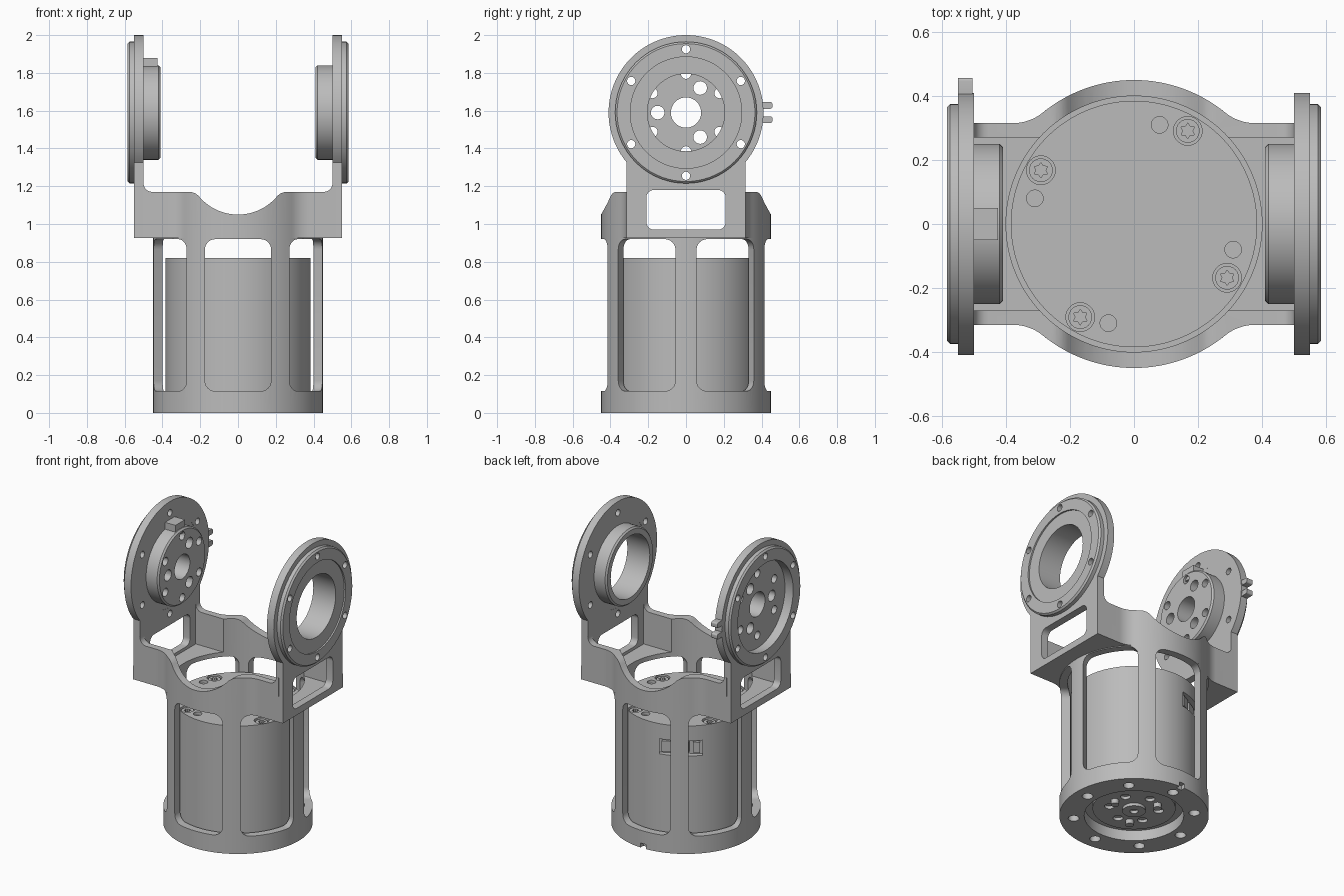
import bpy, bmesh
from math import sin, cos, pi, radians, sqrt, atan2
from mathutils import Matrix

if "Cube" in bpy.data.objects:
    bpy.data.objects.remove(bpy.data.objects["Cube"])

grey = bpy.data.materials.new("light_grey")
grey.use_nodes = True
grey.diffuse_color = (0.5, 0.5, 0.5, 1)
grey.node_tree.nodes["Principled BSDF"].inputs["Base Color"].default_value = (0.5, 0.5, 0.5, 1)
parts = []
AXIS_Z = 1.59            # height of the joint axis


def finish(name, bm, rot=0):
    bmesh.ops.recalc_face_normals(bm, faces=bm.faces)
    bmesh.ops.rotate(bm, verts=bm.verts, matrix=Matrix.Rotation(radians(rot), 3, 'Z'))
    mesh = bpy.data.meshes.new(name)
    bm.to_mesh(mesh)
    bm.free()
    mesh.materials.append(grey)
    ob = bpy.data.objects.new(name, mesh)
    bpy.context.collection.objects.link(ob)
    parts.append(ob)
    return ob


def prism(name, outline, axis, lo, hi, rot=0):
    """Extrude a flat outline along an axis, then turn it about z."""
    place = {'x': lambda a, b, h: (h, a, b),
             'y': lambda a, b, h: (a, h, b),
             'z': lambda a, b, h: (a, b, h)}[axis]
    bm = bmesh.new()
    low = [bm.verts.new(place(a, b, lo)) for a, b in outline]
    high = [bm.verts.new(place(a, b, hi)) for a, b in outline]
    bm.faces.new(low)
    bm.faces.new(high)
    n = len(low)
    for i in range(n):
        j = (i + 1) % n
        bm.faces.new((low[i], low[j], high[j], high[i]))
    return finish(name, bm, rot)


def lathe_x(name, profile, steps=72):
    """Revolve a closed (radius, x) profile about the joint axis."""
    bm = bmesh.new()
    rings = []
    for k in range(steps):
        t = 2 * pi * k / steps
        rings.append([bm.verts.new((x, r * cos(t), AXIS_Z + r * sin(t))) for r, x in profile])
    m = len(profile)
    for k in range(steps):
        a, b = rings[k], rings[(k + 1) % steps]
        for i in range(m):
            j = (i + 1) % m
            bm.faces.new((a[i], a[j], b[j], b[i]))
    return finish(name, bm)


def arc(r, a, b, start, end, n=12):
    return [(a + r * cos(radians(start + (end - start) * i / n)),
             b + r * sin(radians(start + (end - start) * i / n))) for i in range(n + 1)]


def circle(r, a=0, b=0, n=24):
    return arc(r, a, b, 0, 360, n)[:-1]


def round_rect(a0, a1, b0, b1, r):
    return (arc(r, a1 - r, b1 - r, 0, 90, 6) + arc(r, a0 + r, b1 - r, 90, 180, 6)
            + arc(r, a0 + r, b0 + r, 180, 270, 6) + arc(r, a1 - r, b0 + r, 270, 360, 6))


def rect(a0, a1, b0, b1):
    return [(a0, b0), (a1, b0), (a1, b1), (a0, b1)]


def cut(targets, cutters):
    for ob in targets:
        bpy.context.view_layer.objects.active = ob
        for c in cutters:
            mod = ob.modifiers.new("cut", 'BOOLEAN')
            mod.operation, mod.solver, mod.object = 'DIFFERENCE', 'EXACT', c
            bpy.ops.object.modifier_apply(modifier=mod.name)
    for c in cutters:
        parts.remove(c)
        bpy.data.objects.remove(c)


def polar(r, deg):
    return r * cos(radians(deg)), r * sin(radians(deg))


# Cage: tube with six rounded windows, closed base, bolt holes and a notch
cage = prism("cage", circle(0.45, n=96), 'z', 0, 0.925)
cutters = [prism("c", circle(0.40, n=96), 'z', 0.10, 1.2),
           prism("c", circle(0.30, n=72), 'z', -0.1, 0.07),
           prism("c", rect(-0.02, 0.02, -0.1, 0.03), 'y', 0.42, 0.6)]
cutters += [prism("c", round_rect(-0.175, 0.175, 0.115, 0.92, 0.055), 'y', -1, 1, rot=60 * k)
            for k in range(3)]
cutters += [prism("c", circle(0.033, *polar(0.365, 45 * k)), 'z', -0.1, 0.06) for k in range(8)]
cut([cage], cutters)

# Output hub under the base
hub = prism("output_hub", circle(0.25, n=64), 'z', 0.05, 0.08)
cut([hub], [prism("c", circle(0.03, *polar(0.15, 30 + 60 * k)), 'z', 0, 0.07) for k in range(6)])
hub_boss = prism("hub_boss", circle(0.07, n=32), 'z', 0.03, 0.06)
cut([hub_boss], [prism("c", circle(0.025), 'z', 0, 0.05)])
for k in range(3):
    prism("hub_pin", circle(0.025, *polar(0.15, 120 * k)), 'z', 0.02, 0.06)

# Collar: round body blended into two arms
BLEND = 0.15
bx = sqrt((0.45 + BLEND) ** 2 - (0.315 + BLEND) ** 2)
by = 0.315 + BLEND
ang = atan2(by, bx) * 180 / pi
quarter = [(0.52, 0.315)] + arc(BLEND, bx, by, 270, 180 + ang, 10)
half = quarter + arc(0.45, 0, 0, ang, 180 - ang, 32)[1:-1] + [(-x, y) for x, y in reversed(quarter)]
collar = prism("collar", half + [(-x, -y) for x, y in half], 'z', 0.925, 1.22)

# Scalloped rim that curves up into the side plates
R, F = 0.27, 0.07
fx = sqrt((R + F) ** 2 - (R - 0.12 + F) ** 2)
tilt = atan2(R - 0.12 + F, fx) * 180 / pi
right = (arc(R, 0, 1.05 + R, 270, 360 - tilt, 14) + arc(F, fx, 1.17 - F, 180 - tilt, 90, 8)[1:]
         + arc(0.045, 0.455, 1.215, 270, 360, 6) + [(0.5, 1.5)])
rim = right + [(-x, z) for x, z in reversed(right[1:])]
cut([collar], [prism("c", rim, 'y', -1, 1),
               prism("c", circle(0.40, n=96), 'z', 0.5, 1.5),
               prism("c", rect(-0.5, 0.5, -0.27, 0.27), 'z', 0.95, 1.5)])
cut([collar], [prism("c", round_rect(-0.21, 0.21, 0.97, 1.18, 0.04), 'x', -1, 1)])

# Side plates with round heads, and the joint flanges on them
plate_outline = [(-0.315, 0.925), (0.315, 0.925)] + arc(0.41, 0, AXIS_Z, -40, 220, 72)
outer = [(0.24, 0.41), (0.25, 0.42), (0.25, 0.501), (0.375, 0.501),
         (0.375, 0.575), (0.365, 0.585)]
open_profile = [(0.205, 0.41)] + outer + [(0.295, 0.585), (0.295, 0.575), (0.205, 0.575)]
closed_profile = [(0.08, 0.41)] + outer + [(0.29, 0.585), (0.29, 0.525), (0.08, 0.525)]
for side, s, profile in (("left", 1, open_profile), ("right", -1, closed_profile)):
    plate = prism(side + "_side_plate", plate_outline, 'x', *sorted((s * 0.5, s * 0.55)))
    flange = lathe_x(side + "_joint_flange", [(r, s * x) for r, x in profile])
    cut([plate], [prism("c", circle(0.292, 0, AXIS_Z, 72), 'x', -1, 1),
                  prism("c", round_rect(-0.21, 0.21, 0.97, 1.18, 0.04), 'x', -1, 1)])
    holes = []
    for k in range(6):
        a, b = polar(0.335, 30 + 60 * k)
        holes.append(prism("c", circle(0.022, a, AXIS_Z + b, 16), 'x', -1, 1))
    cut([plate, flange], holes)

# Mounting holes through the closed flange
holes = []
for radius, size, count, start in ((0.205, 0.027, 6, 30), (0.15, 0.036, 3, 60)):
    for k in range(count):
        a, b = polar(radius, start + 360 / count * k)
        holes.append(prism("c", circle(size, a, AXIS_Z + b, 20), 'x', -1, 1))
cut([flange], holes)

# Key on the closed flange and the two cable prongs on its rim
prism("flange_key", rect(-0.05, 0.05, 1.80, 1.88), 'x', -0.505, -0.425)
for z in (1.535, 1.61):
    prism("cable_prong", round_rect(0.395, 0.457, z, z + 0.035, 0.01), 'x', -0.55, -0.505)

# Motor can with screw wells, dowel holes and a connector recess
motor = prism("motor", circle(0.385, n=96), 'z', 0.09, 0.82)
wells = [prism("c", rect(-0.13, 0.13, 0.62, 0.72), 'y', 0.34, 0.6, rot=30)]
for k in range(4):
    wells.append(prism("c", circle(0.045, *polar(0.336, 60 + 90 * k)), 'z', 0.77, 1))
    wells.append(prism("c", circle(0.026, *polar(0.32, 75.5 + 90 * k)), 'z', 0.80, 1))
cut([motor], wells)
for k in range(4):
    a, b = polar(0.336, 60 + 90 * k)
    screw = prism("motor_screw", circle(0.037, a, b), 'z', 0.76, 0.812)
    star = []
    for i in range(12):
        p, q = polar(0.024 if i % 2 else 0.015, 30 * i)
        star.append((a + p, b + q))
    cut([screw], [prism("c", star, 'z', 0.79, 1)])
for a0, a1 in ((-0.115, -0.075), (-0.05, 0.02), (0.045, 0.115)):
    prism("connector", rect(a0, a1, 0.635, 0.705), 'y', 0.33, 0.362, rot=30)

# Smooth the round surfaces, keep edges sharp
bpy.ops.object.select_all(action='DESELECT')
for ob in parts:
    ob.select_set(True)
bpy.context.view_layer.objects.active = motor
bpy.ops.object.shade_smooth_by_angle(angle=radians(30))
